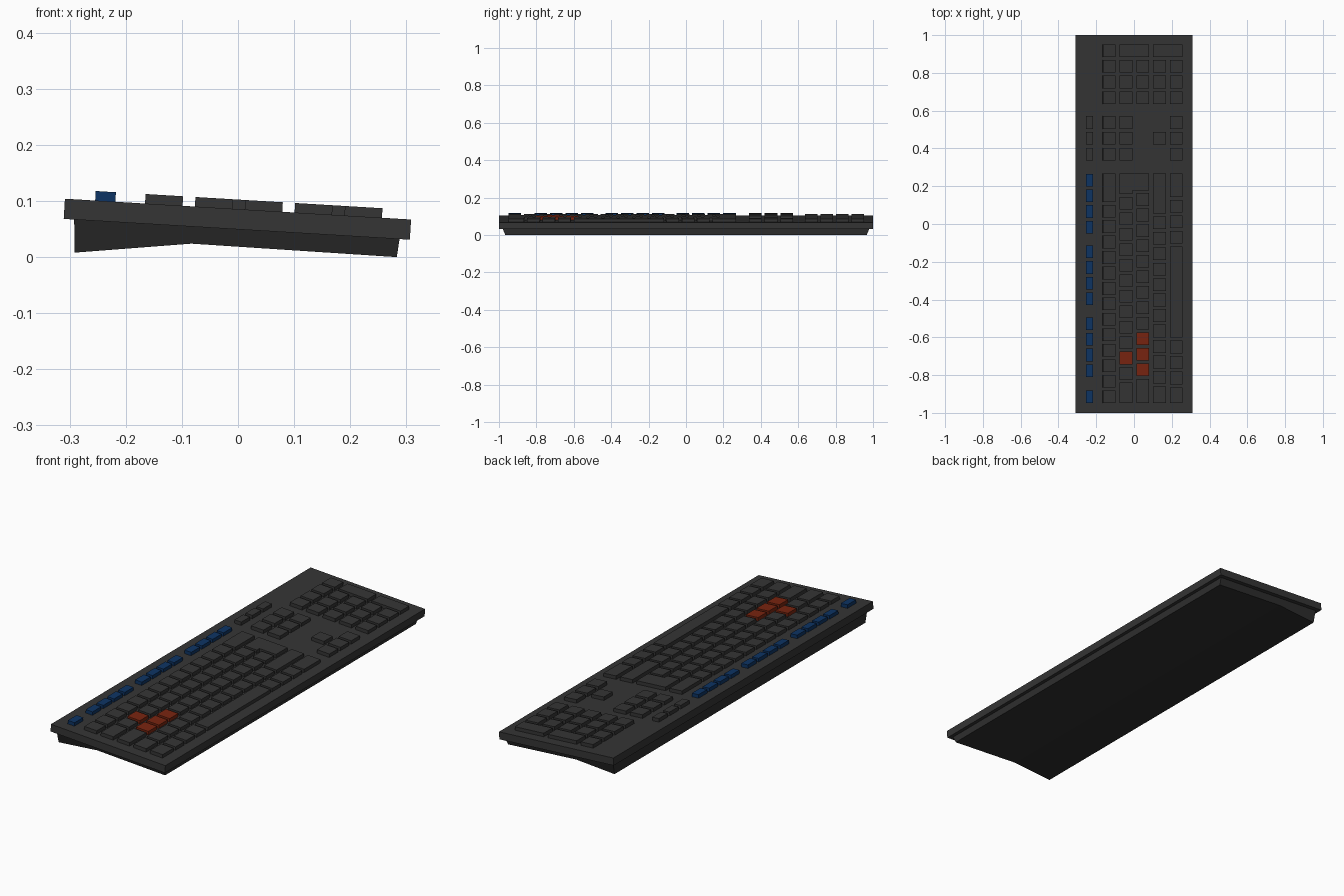
import bpy, bmesh, math
from mathutils import Matrix, Vector

if "Cube" in bpy.data.objects:
    bpy.data.objects.remove(bpy.data.objects["Cube"])

TILT = Matrix.Translation((0, 0, 0.0855)) @ Matrix.Rotation(0.06, 4, 'Y')
U = 0.0819       # key pitch along the rows
K = 0.067        # key size
GAP = U - K
H = 0.017        # key height
ROWS = [-0.255, -0.166, -0.077, 0.012, 0.101, 0.19]   # back edge of each row
Y0 = -0.948      # left end of the main block
Y1 = 0.267       # right end of the main block


def material(name, rgb):
    m = bpy.data.materials.new(name)
    m.diffuse_color = (*rgb, 1)
    m.use_nodes = True
    m.node_tree.nodes["Principled BSDF"].inputs["Base Color"].default_value = m.diffuse_color
    return m


CHARCOAL = material("charcoal", (0.035, 0.035, 0.035))
UNDER = material("dark charcoal", (0.028, 0.028, 0.028))
BLUE = material("deep blue", (0.004, 0.034, 0.127))
RED = material("rust red", (0.19, 0.018, 0.005))


def prism(bm, lower, upper):
    """Closed solid between two matching loops of 3D points."""
    a = [bm.verts.new(p) for p in lower]
    b = [bm.verts.new(p) for p in upper]
    n = len(a)
    bm.faces.new(a[::-1])
    bm.faces.new(b)
    for i in range(n):
        bm.faces.new((a[i], a[(i + 1) % n], b[(i + 1) % n], b[i]))


def make(name, mat, solids):
    bm = bmesh.new()
    for lower, upper in solids:
        prism(bm, lower, upper)
    bmesh.ops.recalc_face_normals(bm, faces=bm.faces)
    me = bpy.data.meshes.new(name)
    bm.to_mesh(me)
    bm.free()
    me.materials.append(mat)
    ob = bpy.data.objects.new(name, me)
    bpy.context.collection.objects.link(ob)
    return ob


def tilted(outline, t0, t1):
    """Extrude an outline perpendicular to the sloping top."""
    return ([TILT @ Vector((x, y, t0)) for x, y in outline],
            [TILT @ Vector((x, y, t1)) for x, y in outline])


def key(x0, x1, y0, y1):
    return tilted([(x0, y0), (x1, y0), (x1, y1), (x0, y1)], -0.003, H)


def row_key(row, y0, y1=None, last=None, depth=K):
    x1 = ROWS[row if last is None else last] + depth
    return key(ROWS[row], x1, y0, y0 + K if y1 is None else y1)


# Top plate
make("top_plate", CHARCOAL,
     [tilted([(-0.309, -1), (0.309, -1), (0.309, 1), (-0.309, 1)], -0.036, 0)])

# Lower housing: bent underside, tapered ends
top = [(x, 0.0505 - 0.06 * x) for x in (0.288, -0.083, -0.292)]
bottom = [(0.283, 0.0), (-0.083, 0.024), (-0.291, 0.008)]
ends = []
for s in (-1, 1):
    ends.append([(x, s * 0.98, z) for x, z in top] +
                [(x, s * 0.966, z) for x, z in reversed(bottom)])
make("lower_housing", UNDER, [tuple(ends)])

# Function keys: one alone, then three groups of four
fn = [Y0] + [g + i * 0.083 for g in (-0.81, -0.43, -0.05) for i in range(4)]
make("function_keys", BLUE, [row_key(0, y, depth=0.036) for y in fn])

# Main block: (row, width of first key in pitches, number of unit keys)
main, red = [], []
for row, first, count in ((1, 1, 12), (2, 1.5, 12), (3, 1.75, 12), (4, 1.25, 11)):
    main.append(row_key(row, Y0, Y0 + first * U - GAP))
    for i in range(count):
        k = row_key(row, Y0 + (first + i) * U)
        is_red = (row == 2 and i == 1) or (row == 3 and i < 3)
        (red if is_red else main).append(k)
main.append(row_key(1, Y0 + 13 * U, Y1))       # wide key, back row
main.append(row_key(4, Y0 + 12.25 * U, Y1))    # wide key, fourth row
ya, yb = Y0 + 13.5 * U, Y0 + 13.75 * U         # L-shaped key
xa, xm, xb = ROWS[2], ROWS[2] + K, ROWS[3] + K
main.append(tilted([(xa, ya), (xm, ya), (xm, yb), (xb, yb), (xb, Y1), (xa, Y1)],
                   -0.003, H))
# Front row with the long bar
main.append(row_key(5, Y0, -0.865))
main += [row_key(5, y) for y in (-0.849, -0.767, -0.685)]
main.append(row_key(5, -0.6, -0.118))
main += [row_key(5, -0.104 + i * U) for i in range(3)]
main.append(row_key(5, -0.104 + 3 * U, Y1))
make("main_keys", CHARCOAL, main)
make("movement_keys", RED, red)

# Navigation and arrow keys
nav_y = [0.336, 0.421, 0.504]
nav = [row_key(0, y, depth=0.036) for y in nav_y]
nav += [row_key(r, y) for r in (1, 2, 5) for y in nav_y]
nav.append(row_key(4, nav_y[1]))
make("navigation_keys", CHARCOAL, nav)

# Number pad with two double-height keys
pad = [row_key(r, y) for r in range(1, 6) for y in (0.635, 0.718, 0.801)]
pad += [row_key(1, 0.884), row_key(2, 0.884, last=3), row_key(4, 0.884, last=5)]
make("number_pad_keys", CHARCOAL, pad)
